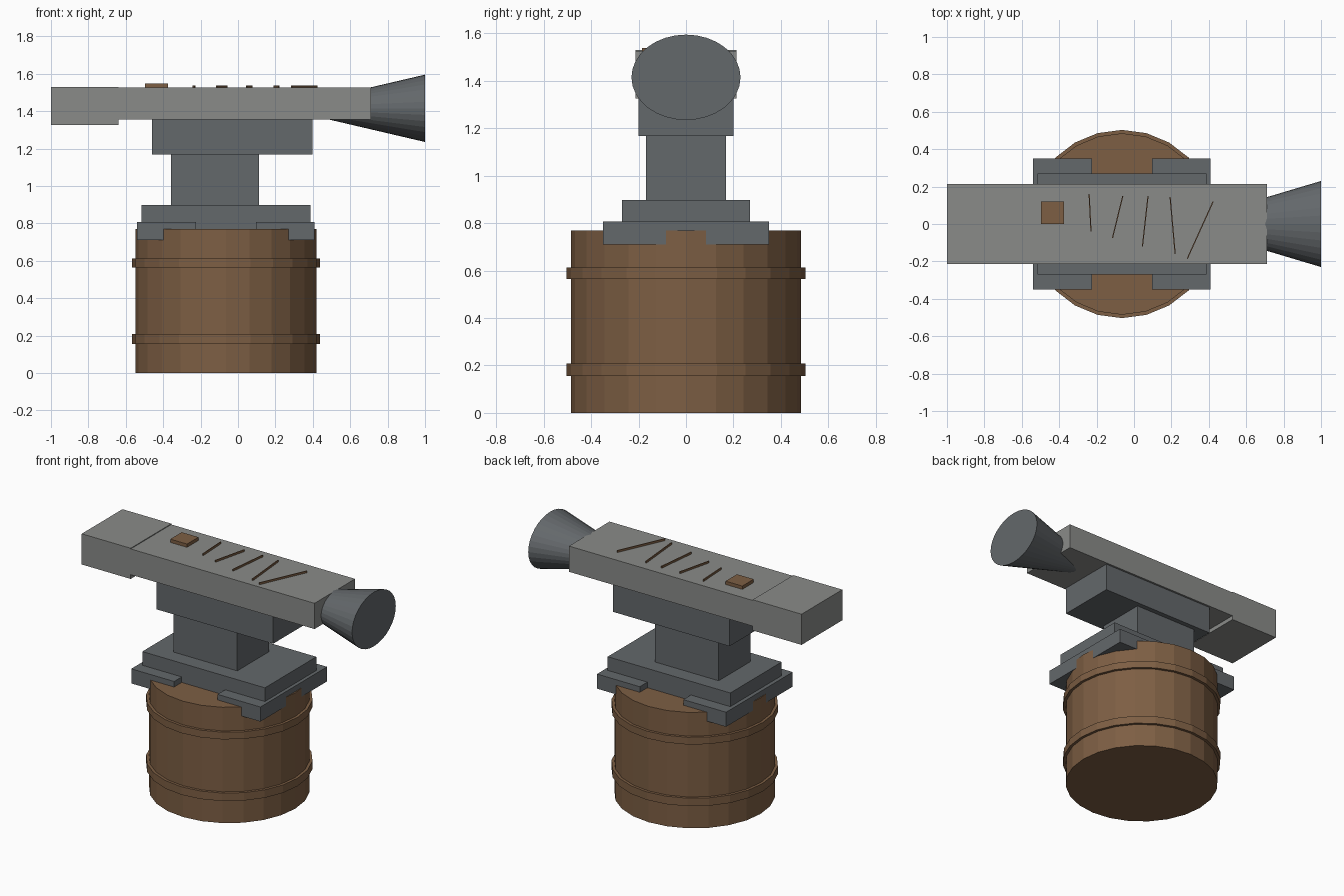
import bpy, math
from mathutils import Matrix

if "Cube" in bpy.data.objects:
    bpy.data.objects.remove(bpy.data.objects["Cube"])


def material(name, rgb):
    m = bpy.data.materials.new(name)
    m.diffuse_color = (*rgb, 1)
    m.use_nodes = True
    m.node_tree.nodes["Principled BSDF"].inputs["Base Color"].default_value = m.diffuse_color
    return m


BROWN = material("wood brown", (0.205, 0.113, 0.057))
SLATE = material("slate grey", (0.126, 0.138, 0.147))
STONE = material("light grey", (0.253, 0.258, 0.248))


def box(name, x, y, z, mat):
    """Box from (min, max) ranges."""
    mid = [(r[0] + r[1]) / 2 for r in (x, y, z)]
    size = [r[1] - r[0] for r in (x, y, z)]
    bpy.ops.mesh.primitive_cube_add(size=1, location=mid)
    ob = bpy.context.object
    ob.name = name
    ob.data.transform(Matrix.Diagonal((*size, 1)))
    ob.data.materials.append(mat)
    return ob


def drum(name, radius, z0, z1, mat):
    """24-sided cylinder on the barrel axis."""
    bpy.ops.mesh.primitive_cylinder_add(
        vertices=24, radius=radius, depth=z1 - z0,
        location=(-0.064, 0, (z0 + z1) / 2))
    ob = bpy.context.object
    ob.name = name
    ob.data.materials.append(mat)
    return ob


# Barrel with two hoops
drum("barrel", 0.485, 0, 0.77, BROWN)
drum("lower_hoop", 0.503, 0.155, 0.208, BROWN)
drum("upper_hoop", 0.503, 0.565, 0.613, BROWN)

# Clamp bars, base, column and head
box("left_clamp_bar", (-0.54, -0.225), (-0.35, 0.35), (0.71, 0.807), SLATE)
box("right_clamp_bar", (0.095, 0.41), (-0.35, 0.35), (0.71, 0.807), SLATE)
box("base_plate", (-0.515, 0.387), (-0.27, 0.27), (0.765, 0.898), SLATE)
box("column", (-0.358, 0.112), (-0.168, 0.168), (0.898, 1.167), SLATE)
box("head", (-0.46, 0.398), (-0.2, 0.2), (1.167, 1.354), SLATE)

# Long beam and thicker end block
box("beam", (-0.66, 0.712), (-0.213, 0.213), (1.354, 1.525), STONE)
box("end_block", (-1.0, -0.64), (-0.214, 0.214), (1.326, 1.53), STONE)

# Flared horn, slightly wider than tall, opening towards +x
bpy.ops.mesh.primitive_cone_add(
    vertices=32, radius1=1, radius2=0, depth=0.77,
    location=(0.615, 0, 1.415))
horn = bpy.context.object
horn.name = "horn"
horn.data.transform(Matrix.Diagonal((0.18, 0.23, 1, 1)))
horn.data.transform(Matrix.Rotation(-math.pi / 2, 4, 'Y'))
horn.data.materials.append(SLATE)

# Raised button and slanted scratch strips on the beam top
box("button", (-0.498, -0.375), (0, 0.12), (1.52, 1.547), BROWN)
strips = [((-0.24, 0.16), (-0.23, -0.04)), ((-0.06, 0.15), (-0.115, -0.075)),
          ((0.075, 0.15), (0.045, -0.12)), ((0.193, 0.145), (0.22, -0.16)),
          ((0.423, 0.12), (0.285, -0.185))]
for i, ((x0, y0), (x1, y1)) in enumerate(strips):
    length = math.hypot(x1 - x0, y1 - y0)
    ob = box(f"strip_{i + 1}", (-length / 2, length / 2), (-0.003, 0.003),
             (1.52, 1.538), BROWN)
    ob.location.x, ob.location.y = (x0 + x1) / 2, (y0 + y1) / 2
    ob.rotation_euler.z = math.atan2(y1 - y0, x1 - x0)
